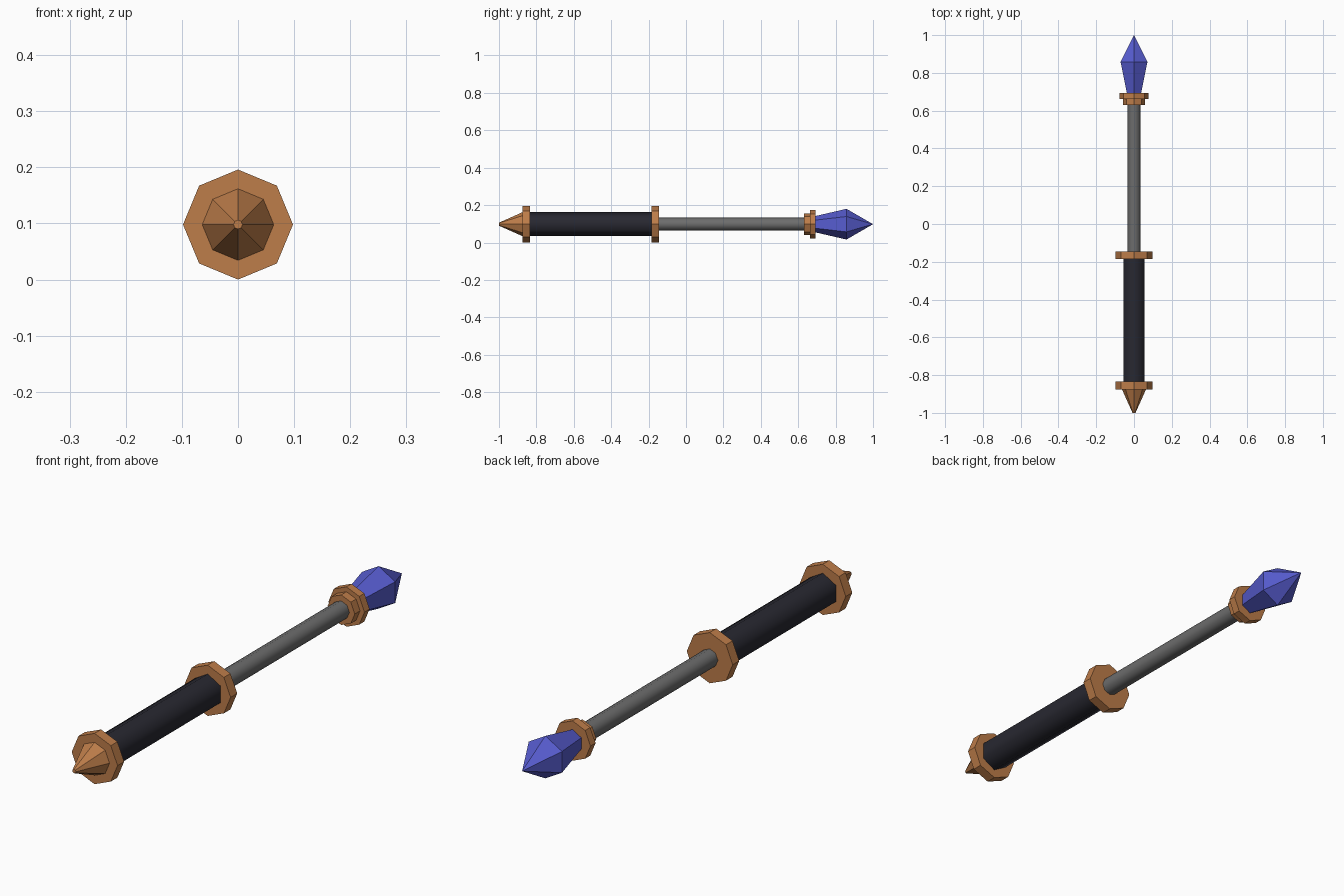
import bpy, bmesh, math

if "Cube" in bpy.data.objects:
    bpy.data.objects.remove(bpy.data.objects["Cube"])

AXIS_Z = 0.098  # height of the central axis


def material(name, rgb):
    m = bpy.data.materials.new(name)
    m.diffuse_color = (*[(c / 255) ** 2.2 for c in rgb], 1)
    m.use_nodes = True
    m.node_tree.nodes["Principled BSDF"].inputs["Base Color"].default_value = m.diffuse_color
    return m


copper = material("copper", (188, 124, 75))
steel = material("grey steel", (108, 108, 108))
leather = material("dark leather", (44, 44, 52))
gem = material("blue crystal", (87, 92, 205))


def lathe(name, profile, sides, mat, smooth=False):
    """Stack n-sided rings (y, radius) along y, first corner pointing up."""
    bm = bmesh.new()
    rings = []
    for y, r in profile:
        if r == 0:
            rings.append([bm.verts.new((0, y, AXIS_Z))] * sides)
            continue
        angles = [2 * math.pi * i / sides for i in range(sides)]
        rings.append([bm.verts.new((r * math.sin(a), y, AXIS_Z + r * math.cos(a)))
                      for a in angles])
    for a, b in zip(rings, rings[1:]):
        for i in range(sides):
            j = (i + 1) % sides
            quad = list(dict.fromkeys((a[i], a[j], b[j], b[i])))
            bm.faces.new(quad).smooth = smooth
    for ring in (rings[0], rings[-1]):
        if len(set(ring)) > 2:
            bm.faces.new(ring)
    bmesh.ops.recalc_face_normals(bm, faces=bm.faces)
    mesh = bpy.data.meshes.new(name)
    bm.to_mesh(mesh)
    bm.free()
    mesh.materials.append(mat)
    ob = bpy.data.objects.new(name, mesh)
    bpy.context.collection.objects.link(ob)
    return ob


# Handle: pointed pommel, two guard discs, six-sided grip
lathe("pommel_spike", [(-1.0, 0.008), (-0.87, 0.066)], 8, copper)
lathe("rear_guard", [(-0.875, 0.098), (-0.835, 0.098)], 8, copper)
lathe("grip", [(-0.84, 0.064), (-0.18, 0.064)], 6, leather, smooth=True)
lathe("front_guard", [(-0.185, 0.098), (-0.145, 0.098)], 8, copper)

# Shaft with stepped collar
lathe("shaft", [(-0.15, 0.035), (0.64, 0.035)], 8, steel, smooth=True)
lathe("small_collar", [(0.63, 0.058), (0.662, 0.058)], 8, copper)
lathe("large_collar", [(0.662, 0.077), (0.693, 0.077)], 8, copper)

# Six-sided crystal tip
lathe("crystal", [(0.685, 0.042), (0.858, 0.082), (1.0, 0)], 6, gem)
